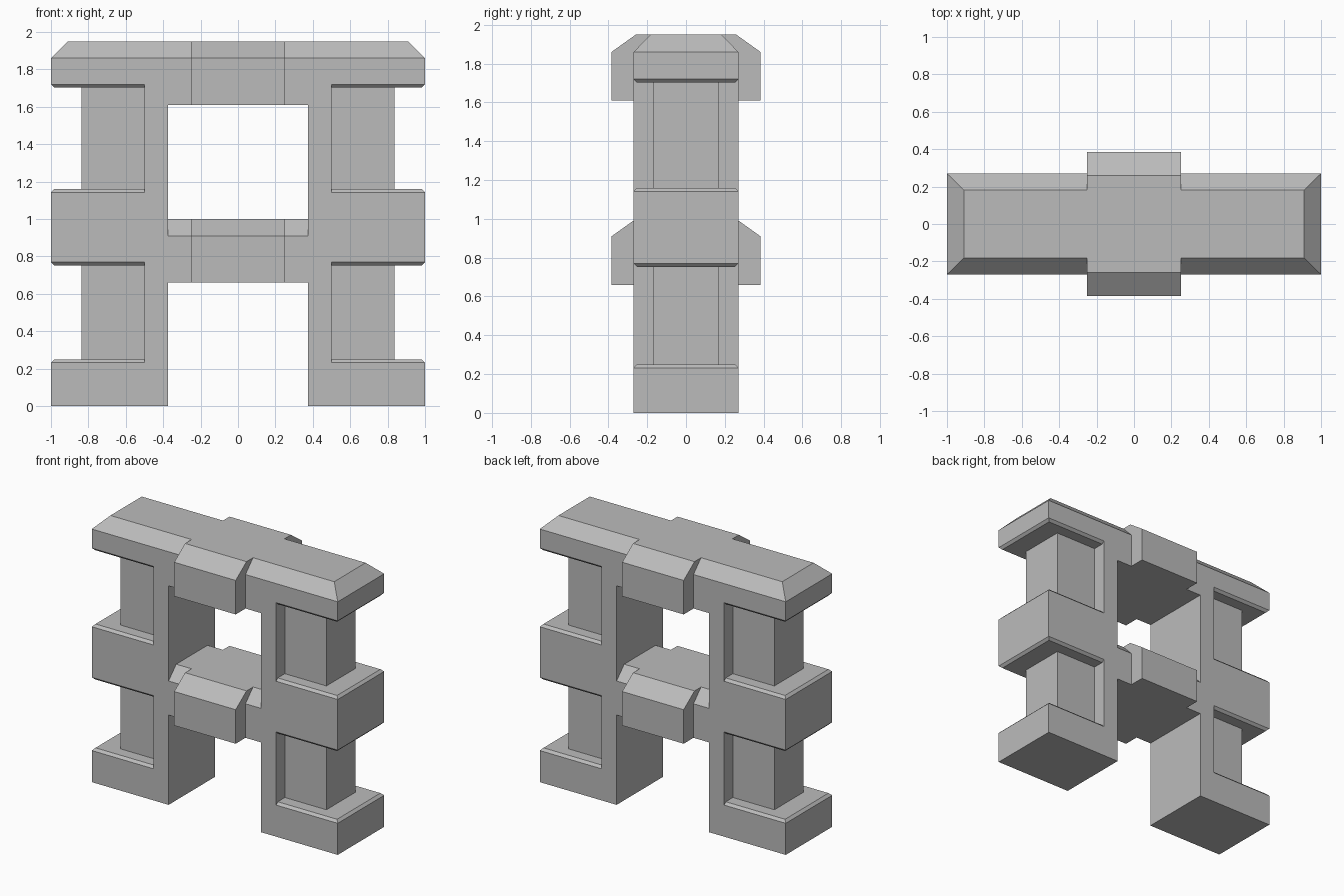
import bpy
import bmesh

cube = bpy.data.objects.get("Cube")
if cube:
    bpy.data.objects.remove(cube, do_unlink=True)

stone = bpy.data.materials.new("grey stone")
stone.use_nodes = True
stone.diffuse_color = (0.5, 0.5, 0.5, 1)
stone.node_tree.nodes["Principled BSDF"].inputs["Base Color"].default_value = (0.5, 0.5, 0.5, 1)

DEPTH = 0.27     # half depth of the frame
INNER = 0.375    # inner face of each leg
WEB = 0.5        # where the recesses begin
LIP = 0.018      # small chamfer on the recess edges


def loft(name, layers, mirror=False):
    """Stack rectangles (z, x0, x1, half_y) from bottom to top into a solid."""
    bm = bmesh.new()
    rings = []
    for z, x0, x1, y in layers:
        corners = [(x0, -y), (x1, -y), (x1, y), (x0, y)]
        rings.append([bm.verts.new((cx, cy, z)) for cx, cy in corners])
    for low, high in zip(rings, rings[1:]):
        for i in range(4):
            j = (i + 1) % 4
            bm.faces.new((low[i], low[j], high[j], high[i]))
    bm.faces.new(rings[0][::-1])
    bm.faces.new(rings[-1])
    bmesh.ops.recalc_face_normals(bm, faces=bm.faces)
    mesh = bpy.data.meshes.new(name)
    bm.to_mesh(mesh)
    bm.free()
    mesh.materials.append(stone)
    obj = bpy.data.objects.new(name, mesh)
    bpy.context.collection.objects.link(obj)
    if mirror:
        obj.modifiers.new("Mirror", 'MIRROR').use_mirror_merge = False
    return obj


def box(name, x0, x1, y, z0, z1, mirror=False):
    return loft(name, [(z0, x0, x1, y), (z1, x0, x1, y)], mirror)


# Legs: inner web, recessed pillars and projecting blocks
box("leg_web", INNER, WEB, DEPTH, 0, 1.72, mirror=True)
box("lower_pillar", WEB, 0.838, 0.17, 0.25, 0.755, mirror=True)
box("upper_pillar", WEB, 0.838, 0.17, 1.16, 1.705, mirror=True)

full = (WEB, 1, DEPTH)
inset = (WEB, 1 - LIP, DEPTH - LIP)
loft("foot_block", [(0, *full), (0.232, *full), (0.25, *inset)], mirror=True)
loft("middle_block", [(0.752, *inset), (0.77, *full), (1.142, *full), (1.16, *inset)], mirror=True)
loft("slab_lip", [(1.702, *inset), (1.72, *full)], mirror=True)

# Bevelled roof slab with the lintel below it
loft("roof_slab", [(1.72, -1, 1, DEPTH), (1.86, -1, 1, DEPTH), (1.95, -0.91, 0.91, 0.182)])
box("lintel", -INNER, INNER, DEPTH, 1.61, 1.72)

# Bevelled crossbeam between the legs
loft("crossbeam", [(0.66, -INNER, INNER, DEPTH), (0.91, -INNER, INNER, DEPTH),
                   (1.0, -INNER, INNER, 0.182)])

# Projecting key blocks on the front and back of both beams
for name, base in (("crossbeam_key", 0.66), ("lintel_key", 1.61)):
    for side, sign in (("front", -1), ("back", 1)):
        key = box(f"{name}_{side}", -0.25, 0.25, 0.1, base, base + 0.34)
        # Reshape the block: flat inner side, outer side sloping at the top
        for v in key.data.vertices:
            outer = v.co.y * sign > 0
            top = v.co.z > base + 0.1
            v.co.y = sign * (0.384 if outer else 0.18)
            if outer and top:
                v.co.z = base + 0.25
        # Add the top shelf that the slope rises to
        bm = bmesh.new()
        bm.from_mesh(key.data)
        roof = [f for f in bm.faces if all(v.co.z > base + 0.1 for v in f.verts)]
        cross = [e for e in roof[0].edges if abs(e.verts[0].co.y - e.verts[1].co.y) > 0.1]
        ridge = bmesh.ops.subdivide_edges(bm, edges=cross, cuts=1)["geom_inner"]
        for v in ridge:
            if isinstance(v, bmesh.types.BMVert):
                v.co.y, v.co.z = sign * 0.258, base + 0.34
        bm.to_mesh(key.data)
        bm.free()
